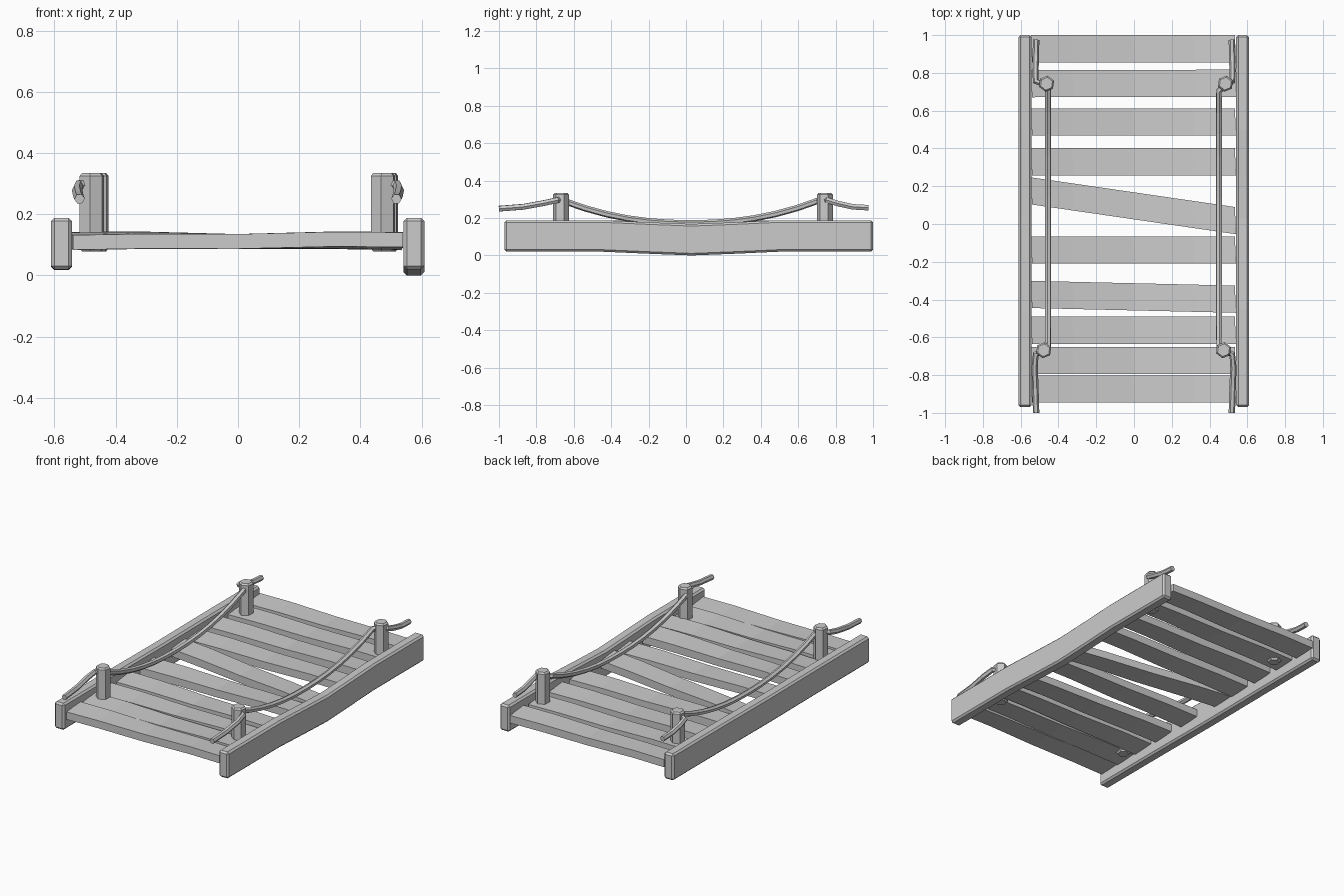
import bpy, bmesh, math, random
from mathutils import Vector

if "Cube" in bpy.data.objects:
    bpy.data.objects.remove(bpy.data.objects["Cube"])

random.seed(4)


def bevel(obj, width):
    m = obj.modifiers.new("edge_bevel", 'BEVEL')
    m.width = width
    m.segments = 1
    m.limit_method = 'ANGLE'
    m.angle_limit = math.radians(40)


def loft(name, sections):
    """Skin a list of equal-length closed cross-sections and cap both ends."""
    bm = bmesh.new()
    rings = [[bm.verts.new(p) for p in s] for s in sections]
    n = len(rings[0])
    for a, b in zip(rings, rings[1:]):
        for i in range(n):
            bm.faces.new((a[i], a[(i + 1) % n], b[(i + 1) % n], b[i]))
    bm.faces.new(rings[0])
    bm.faces.new(rings[-1])
    bmesh.ops.recalc_face_normals(bm, faces=bm.faces)
    me = bpy.data.meshes.new(name)
    bm.to_mesh(me)
    bm.free()
    obj = bpy.data.objects.new(name, me)
    bpy.context.collection.objects.link(obj)
    return obj


# Side rails: the right one sags in the middle
def rail(name, x, sag):
    secs = []
    for y, k in [(-.97, 0), (-.45, 0), (-.2, .55), (.03, 1), (.26, .55), (.5, 0), (1, 0)]:
        z0, z1 = .02 - sag * k, .188 - sag * k
        secs.append([(x - .034, y, z0), (x + .034, y, z0), (x + .034, y, z1), (x - .034, y, z1)])
    bevel(loft(name, secs), .011)


rail("left_rail", -.577, .003)
rail("right_rail", .575, .02)


# Planks: (left centre y, right centre y), slightly warped and tapered
planks = [(.928, .928), (.743, .745), (.54, .54), (.33, .33), (.175, .018),
          (-.138, -.138), (-.373, -.398), (-.562, -.562), (-.723, -.723), (-.873, -.873)]
for i, (yl, yr) in enumerate(planks):
    twist = .004 + random.uniform(0, .002)
    secs = []
    for x, lift in [(-.54, 0), (-.32, .003), (0, -.001), (.32, .003), (.54, 0)]:
        t = (x + .54) / 1.08
        yc = yl + (yr - yl) * t
        tw = twist * math.sin(x / .54 * 1.6)
        f, b, z = yc - .072, yc + .072, .112 + lift
        secs.append([(x, f, z - .024 + tw), (x - .006, b, z - .024 - tw),
                     (x - .006, b, z + .024 - tw), (x, f, z + .024 + tw)])
    loft(f"plank_{i + 1}", secs)


# Hexagonal posts with chamfered tops
posts = {"back_left": (-.463, .743), "back_right": (.484, .743),
         "front_left": (-.478, -.668), "front_right": (.474, -.668)}
for name, (x, y) in posts.items():
    secs = []
    for z, r in [(.078, .034), (.088, .043), (.325, .043), (.335, .034)]:
        secs.append([(x + r * math.cos(a), y + r * math.sin(a), z)
                     for a in [math.radians(22 + 60 * k) for k in range(6)]])
    loft(name + "_post", secs)


# Ropes: tail, pass round the post, sagging span, post, tail
def rope(name, s, back, front, span_x):
    pts = [(s * .518, .975, .255), (s * .52, .89, .26), (s * .522, .81, .278),
           (s * .52, .755, .295), (back[0], .735, .3)]
    for k in range(13):
        t = 1 - k / 6
        pts.append((s * span_x, .025 + .68 * t, .172 + .12 * abs(t) ** 2.2))
    pts += [(front[0], -.67, .3), (s * .52, -.69, .295), (s * .526, -.76, .28),
            (s * .522, -.87, .26), (s * .518, -1, .25)]
    cu = bpy.data.curves.new(name, 'CURVE')
    cu.dimensions = '3D'
    cu.bevel_depth = .017
    cu.bevel_resolution = 1
    cu.use_fill_caps = True
    sp = cu.splines.new('POLY')
    sp.points.add(len(pts) - 1)
    for p, c in zip(sp.points, pts):
        p.co = (*c, 1)
    sp.use_smooth = False
    obj = bpy.data.objects.new(name, cu)
    bpy.context.collection.objects.link(obj)
    bpy.ops.object.select_all(action='DESELECT')
    obj.select_set(True)
    bpy.context.view_layer.objects.active = obj
    bpy.ops.object.convert(target='MESH')


rope("left_rope", -1, posts["back_left"], posts["front_left"], .455)
rope("right_rope", 1, posts["back_right"], posts["front_right"], .45)
